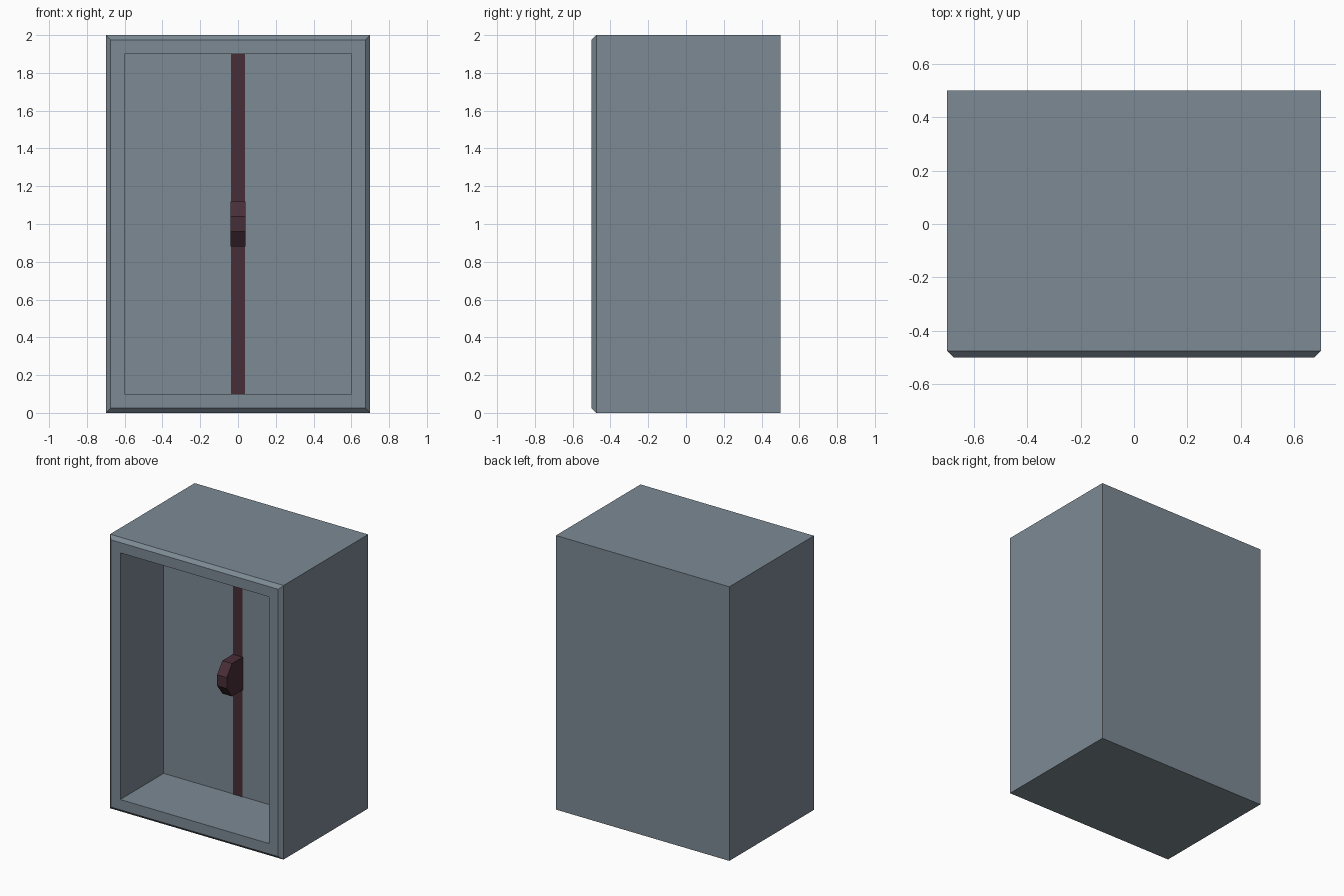
import bpy, bmesh
from mathutils import Matrix, Vector

if "Cube" in bpy.data.objects:
    bpy.data.objects.remove(bpy.data.objects["Cube"])


def material(name, rgb):
    m = bpy.data.materials.new(name)
    m.diffuse_color = (*rgb, 1)
    m.use_nodes = True
    m.node_tree.nodes["Principled BSDF"].inputs["Base Color"].default_value = m.diffuse_color
    return m


def add_object(name, bm, mat):
    bmesh.ops.recalc_face_normals(bm, faces=bm.faces)
    me = bpy.data.meshes.new(name)
    bm.to_mesh(me)
    bm.free()
    me.materials.append(mat)
    ob = bpy.data.objects.new(name, me)
    bpy.context.collection.objects.link(ob)
    return ob


def box(size, centre):
    bm = bmesh.new()
    bmesh.ops.create_cube(bm, size=1, matrix=Matrix.Translation(centre) @ Matrix.Diagonal((*size, 1)))
    return bm


def front_face(bm):
    return min(bm.faces, key=lambda f: f.calc_center_median().y)


steel = material("blue grey", (0.205, 0.255, 0.295))
maroon = material("dark maroon", (0.065, 0.027, 0.037))

CHAMFER = 0.025
RECESS = 0.5

# Cabinet: box with chamfered front edges and a deep front recess
bm = box((1.4, 1.0, 2.0), (0, 0, 1))
bmesh.ops.bevel(bm, geom=list(front_face(bm).edges), offset=CHAMFER, segments=1,
                affect='EDGES', profile=0.5)
bm.normal_update()
panel = front_face(bm)
bmesh.ops.inset_region(bm, faces=[panel], thickness=0.1 - CHAMFER, use_even_offset=True)
ret = bmesh.ops.extrude_face_region(bm, geom=[panel])
verts = [g for g in ret["geom"] if isinstance(g, bmesh.types.BMVert)]
bmesh.ops.translate(bm, vec=(0, RECESS, 0), verts=verts)
if panel.is_valid:
    bmesh.ops.delete(bm, geom=[panel], context='FACES_ONLY')
add_object("cabinet", bm, steel)

# Vertical strip on the back wall of the recess
add_object("strip", box((0.075, 0.008, 1.8), (0, 0, 1)), maroon)

# Handle: side profile (y, z) extruded across x
profile = [(0.003, 1.12), (-0.125, 1.12), (-0.185, 1.04),
           (-0.185, 0.96), (-0.125, 0.88), (0.003, 0.88)]
bm = bmesh.new()
side = bm.faces.new([bm.verts.new((-0.039, y, z)) for y, z in profile])
ret = bmesh.ops.extrude_face_region(bm, geom=[side], use_keep_orig=True)
verts = [g for g in ret["geom"] if isinstance(g, bmesh.types.BMVert)]
bmesh.ops.translate(bm, vec=(0.078, 0, 0), verts=verts)
add_object("handle", bm, maroon)
